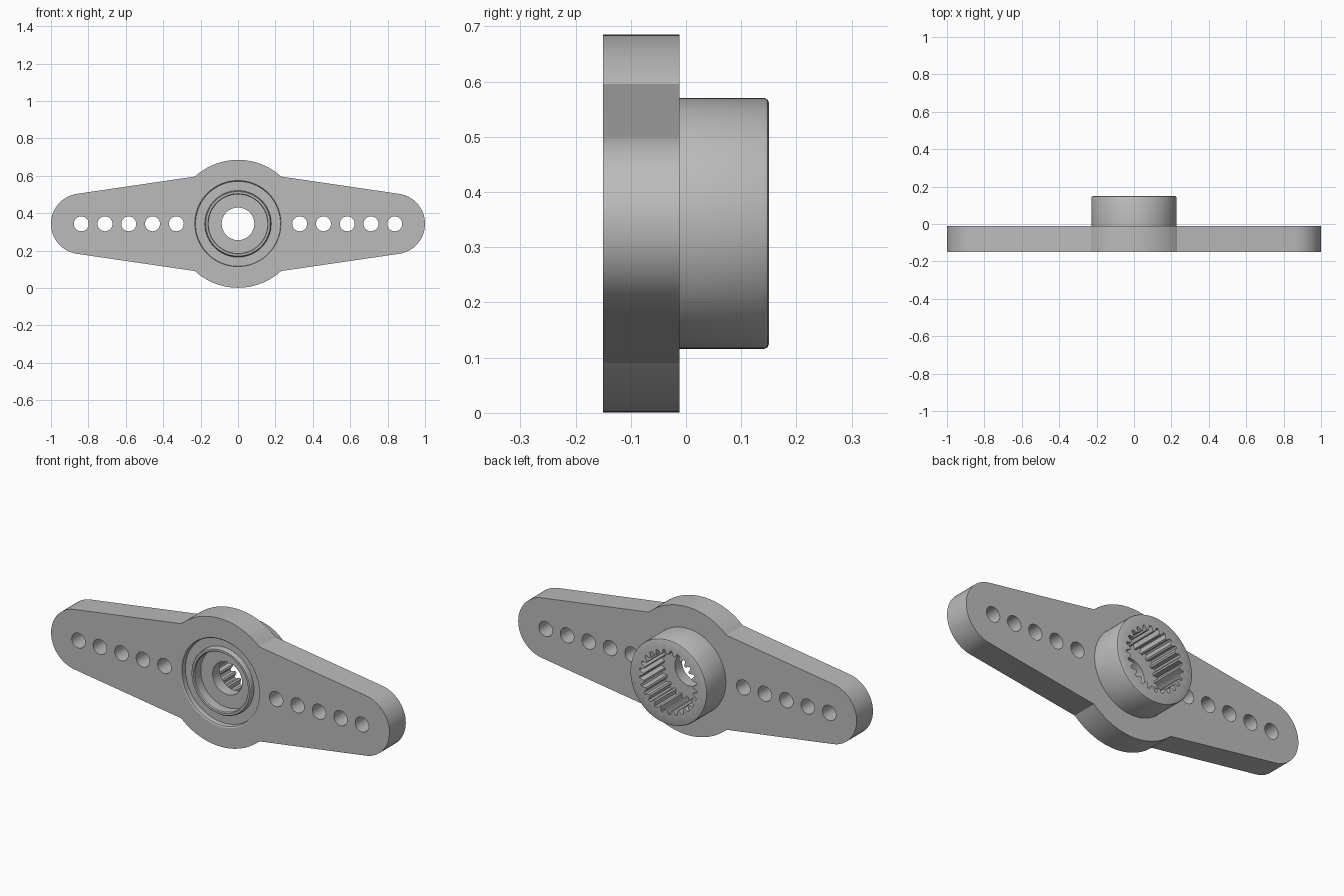
import bpy, bmesh
from math import sin, cos, pi, radians

if "Cube" in bpy.data.objects:
    bpy.data.objects.remove(bpy.data.objects["Cube"])

CZ = 0.343                    # height of the hub axis
FRONT, BACK = -0.15, -0.012   # plate faces
TEETH = 25
SEGS = TEETH * 4
RIM = 0.235                   # where plate and hub meet

grey = bpy.data.materials.new("grey plastic")
grey.use_nodes = True
grey.diffuse_color = (0.5, 0.5, 0.5, 1)
bsdf = next(n for n in grey.node_tree.nodes if n.type == "BSDF_PRINCIPLED")
bsdf.inputs["Base Color"].default_value = (0.5, 0.5, 0.5, 1)


def arc(cx, r, start, end, n):
    """Points along an arc around (cx, axis), angles in degrees."""
    angles = [radians(start + (end - start) * i / n) for i in range(n + 1)]
    return [(cx + r * cos(a), r * sin(a)) for a in angles]


def circle(cx, r, n):
    return arc(cx, r, 0, 360, n)[:-1]


def add_loop(bm, points, y):
    return [bm.verts.new((x, y, CZ + z)) for x, z in points]


def bridge(bm, a, b):
    n = len(a)
    for i in range(n):
        j = (i + 1) % n
        bm.faces.new((a[i], a[j], b[j], b[i]))


def finish(bm, name):
    bmesh.ops.recalc_face_normals(bm, faces=bm.faces)
    mesh = bpy.data.meshes.new(name)
    bm.to_mesh(mesh)
    bm.free()
    mesh.materials.append(grey)
    obj = bpy.data.objects.new(name, mesh)
    bpy.context.collection.objects.link(obj)
    bpy.ops.object.select_all(action="DESELECT")
    obj.select_set(True)
    bpy.context.view_layer.objects.active = obj
    bpy.ops.object.shade_smooth_by_angle(angle=radians(30))


# Arm plate: tapered arms with round tips, a round middle and screw holes
outline = (arc(0.838, 0.162, -82, 82, 32) + arc(0, 0.342, 47.6, 132.4, 28)
           + arc(-0.838, 0.162, 98, 262, 32) + arc(0, 0.342, 227.6, 312.4, 28))
screw_holes = [circle(side * (0.33 + 0.127 * i), 0.04, 28)
               for side in (-1, 1) for i in range(5)]
hub_opening = circle(0, RIM, SEGS)

bm = bmesh.new()
face_edges = {FRONT: [], BACK: []}
for points in [outline, hub_opening] + screw_holes:
    loops = {y: add_loop(bm, points, y) for y in face_edges}
    for y, loop in loops.items():
        for i in range(len(loop)):
            face_edges[y].append(bm.edges.new((loop[i - 1], loop[i])))
    if points is not hub_opening:
        bridge(bm, loops[FRONT], loops[BACK])
for y, edges in face_edges.items():
    bmesh.ops.triangle_fill(bm, edges=edges, use_beauty=True,
                            normal=(0, -1 if y == FRONT else 1, 0))
finish(bm, "arm_plate")

# Splined hub: rings from the front rim, through the bore, to the back collar
spline = [(0.147, 0.147, 0.171, 0.171)[i % 4] for i in range(SEGS)]
rings = [
    (RIM, FRONT), (0.229, -0.146), (0.227, -0.12),           # front groove
    (0.178, -0.12), (0.176, -0.14), (0.172, -0.145),         # raised ring
    (0.161, -0.145), (0.157, -0.14), (0.157, -0.09),         # screw seat
    (0.087, -0.09), (0.087, -0.03), (0.175, -0.03),          # screw bore
    (spline, -0.03), (spline, 0.15),                         # toothed socket
    (0.219, 0.15), (0.2245, 0.1475), (0.227, 0.142),         # collar edge
    (0.227, BACK), (RIM, BACK),                              # collar
]
bm = bmesh.new()
previous = None
for radius, y in rings:
    radii = radius if isinstance(radius, list) else [radius] * SEGS
    points = [(r * cos(2 * pi * i / SEGS), r * sin(2 * pi * i / SEGS))
              for i, r in enumerate(radii)]
    ring = add_loop(bm, points, y)
    if previous:
        bridge(bm, previous, ring)
    previous = ring
finish(bm, "splined_hub")
